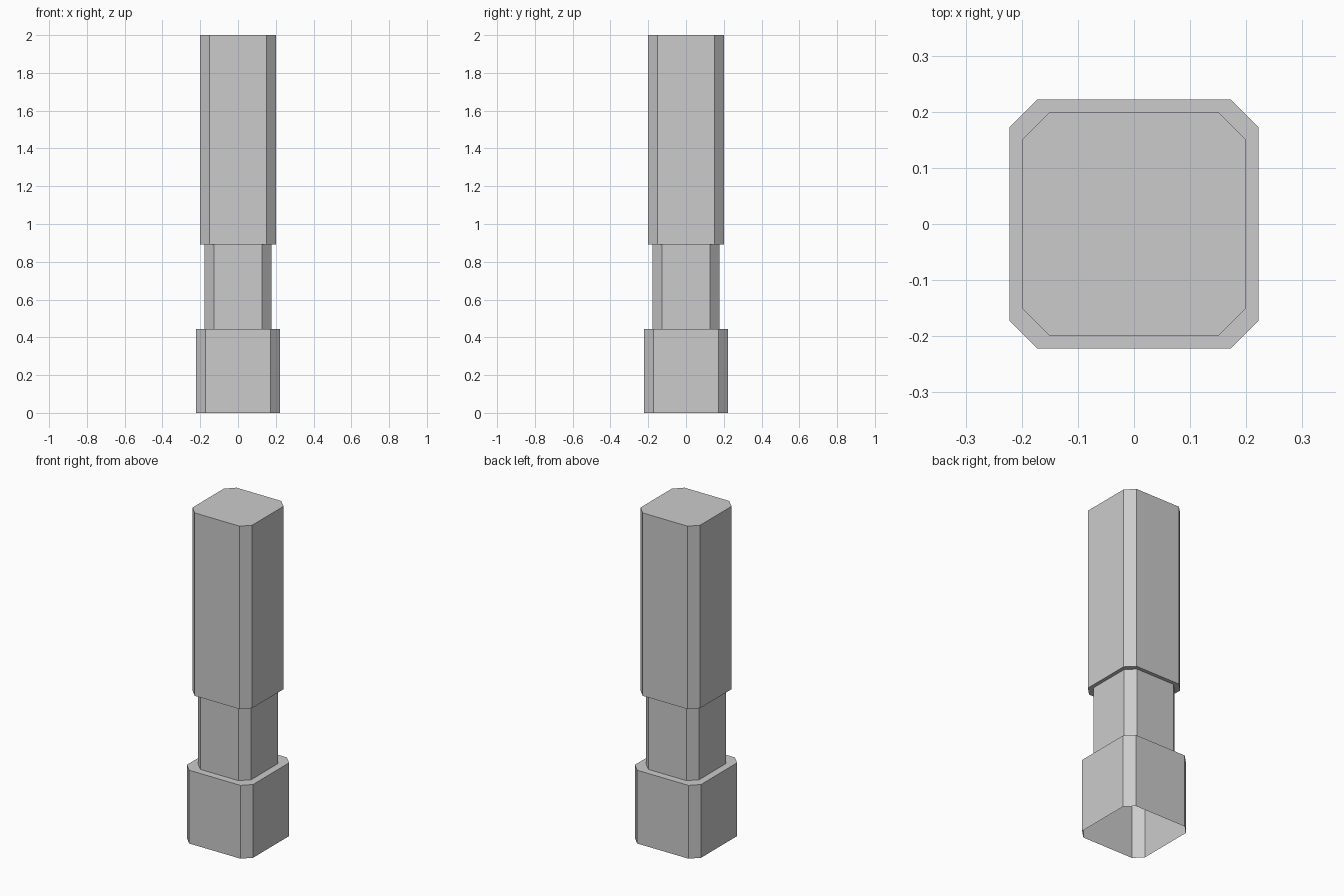
import bpy, bmesh

if "Cube" in bpy.data.objects:
    bpy.data.objects.remove(bpy.data.objects["Cube"])

CHAMFER = 0.05
# (half width, height) of each ring, bottom to top
PROFILE = [(0.222, 0.0), (0.222, 0.444),    # base
           (0.178, 0.444), (0.178, 0.892),  # neck
           (0.2, 0.892), (0.2, 2.0)]        # upper shaft


def ring(bm, h, z):
    """Square ring with cut corners."""
    c = h - CHAMFER
    pts = []
    x, y, u, v = h, -c, h, c
    for _ in range(4):
        pts += [(x, y), (u, v)]
        x, y, u, v = -y, x, -v, u
    return [bm.verts.new((px, py, z)) for px, py in pts]


# One continuous skin: closed on top, open underneath
bm = bmesh.new()
rings = [ring(bm, h, z) for h, z in PROFILE]
for a, b in zip(rings, rings[1:]):
    for i in range(8):
        j = (i + 1) % 8
        bm.faces.new((a[i], a[j], b[j], b[i]))
bm.faces.new(rings[-1])

mesh = bpy.data.meshes.new("stepped_post")
bm.to_mesh(mesh)
bm.free()
post = bpy.data.objects.new("stepped_post", mesh)
bpy.context.collection.objects.link(post)
